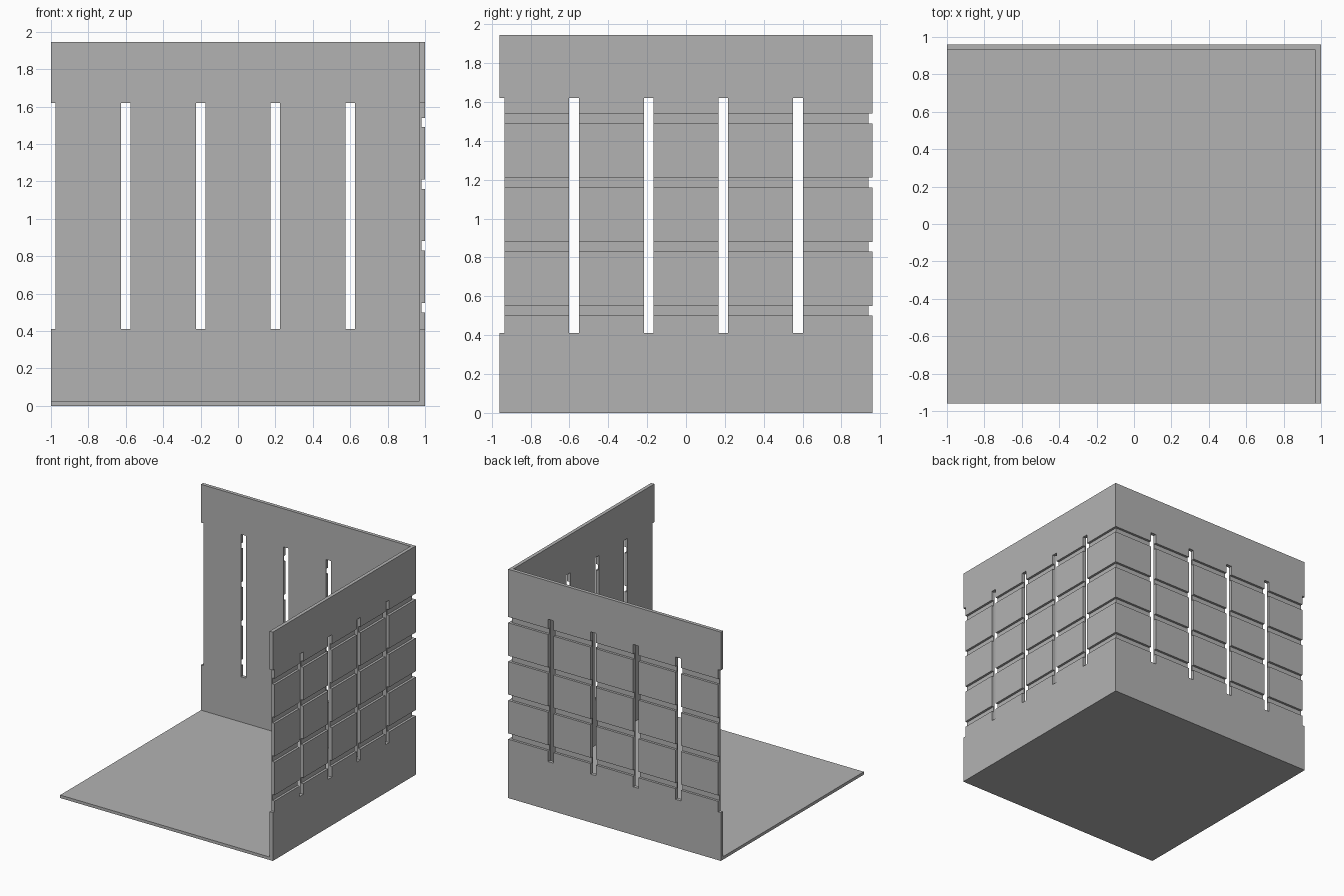
import bpy
import bmesh
from mathutils import Matrix, Vector

cube = bpy.data.objects.get("Cube")
if cube:
    bpy.data.objects.remove(cube, do_unlink=True)

W, D, H = 1.0, 0.96, 1.945       # half width, half depth, height
WALL, FLOOR = 0.03, 0.025        # thicknesses
GAP, GROOVE = 0.05, 0.02         # joint width, groove depth
SLOT_Z = (0.41, 1.62)

grey = bpy.data.materials.new("plain grey")
grey.use_nodes = True
colour = (0.45, 0.45, 0.45, 1)
grey.diffuse_color = colour
grey.node_tree.nodes["Principled BSDF"].inputs["Base Color"].default_value = colour


def finish(name, bm):
    bmesh.ops.recalc_face_normals(bm, faces=bm.faces)
    mesh = bpy.data.meshes.new(name)
    bm.to_mesh(mesh)
    bm.free()
    mesh.materials.append(grey)
    obj = bpy.data.objects.new(name, mesh)
    bpy.context.collection.objects.link(obj)
    return obj


def boxes(name, ranges):
    """One object from boxes given as low and high corners."""
    bm = bmesh.new()
    for low, high in ranges:
        low, high = Vector(low), Vector(high)
        matrix = Matrix.Translation((low + high) / 2) @ Matrix.Diagonal((*(high - low), 1))
        bmesh.ops.create_cube(bm, size=1, matrix=matrix)
    return finish(name, bm)


# Floor and two walls as one corner shell: a slab with an L-shaped wall on it
floor = boxes("floor", [((-W, -D, 0), (W - WALL, D - WALL, FLOOR))])

bm = bmesh.new()
outline = [(-W, D), (-W, D - WALL), (W - WALL, D - WALL),
           (W - WALL, -D), (W, -D), (W, D)]
face = bm.faces.new([bm.verts.new((x, y, 0)) for x, y in outline])
top = bmesh.ops.extrude_face_region(bm, geom=[face])["geom"]
bmesh.ops.translate(bm, vec=(0, 0, H),
                    verts=[v for v in top if isinstance(v, bmesh.types.BMVert)])
walls = finish("corner_walls", bm)

# Tall through slots, the first of each wall opening at its free edge
slots = []
for i in range(5):
    x, y = -W + i * 2 * W / 5, -D + i * 2 * D / 5
    start = GAP / 2
    slots.append(((x - start, D - 0.06, SLOT_Z[0]), (x + start, D + 0.1, SLOT_Z[1])))
    slots.append(((W - 0.06, y - start, SLOT_Z[0]), (W + 0.1, y + start, SLOT_Z[1])))

# Shallow horizontal grooves on the outer faces
levels = [0.5 + 0.33 * i for i in range(4)]
back = [((-W - 0.1, D - GROOVE, z), (W + 0.1, D + 0.1, z + GAP)) for z in levels]
side = [((W - GROOVE, -D - 0.1, z), (W + 0.1, D + 0.2, z + GAP)) for z in levels]

cutters = [boxes("slot_cutter", slots), boxes("back_groove_cutter", back),
           boxes("side_groove_cutter", side)]
for cutter in cutters:
    cutter.hide_render = True
    mod = walls.modifiers.new(cutter.name, 'BOOLEAN')
    mod.operation = 'DIFFERENCE'
    mod.solver = 'EXACT'
    mod.object = cutter

# Bake the cuts and drop the cutters
bpy.context.view_layer.update()
result = bpy.data.meshes.new_from_object(
    walls.evaluated_get(bpy.context.evaluated_depsgraph_get()))
walls.modifiers.clear()
walls.data = result
for cutter in cutters:
    bpy.data.objects.remove(cutter, do_unlink=True)
